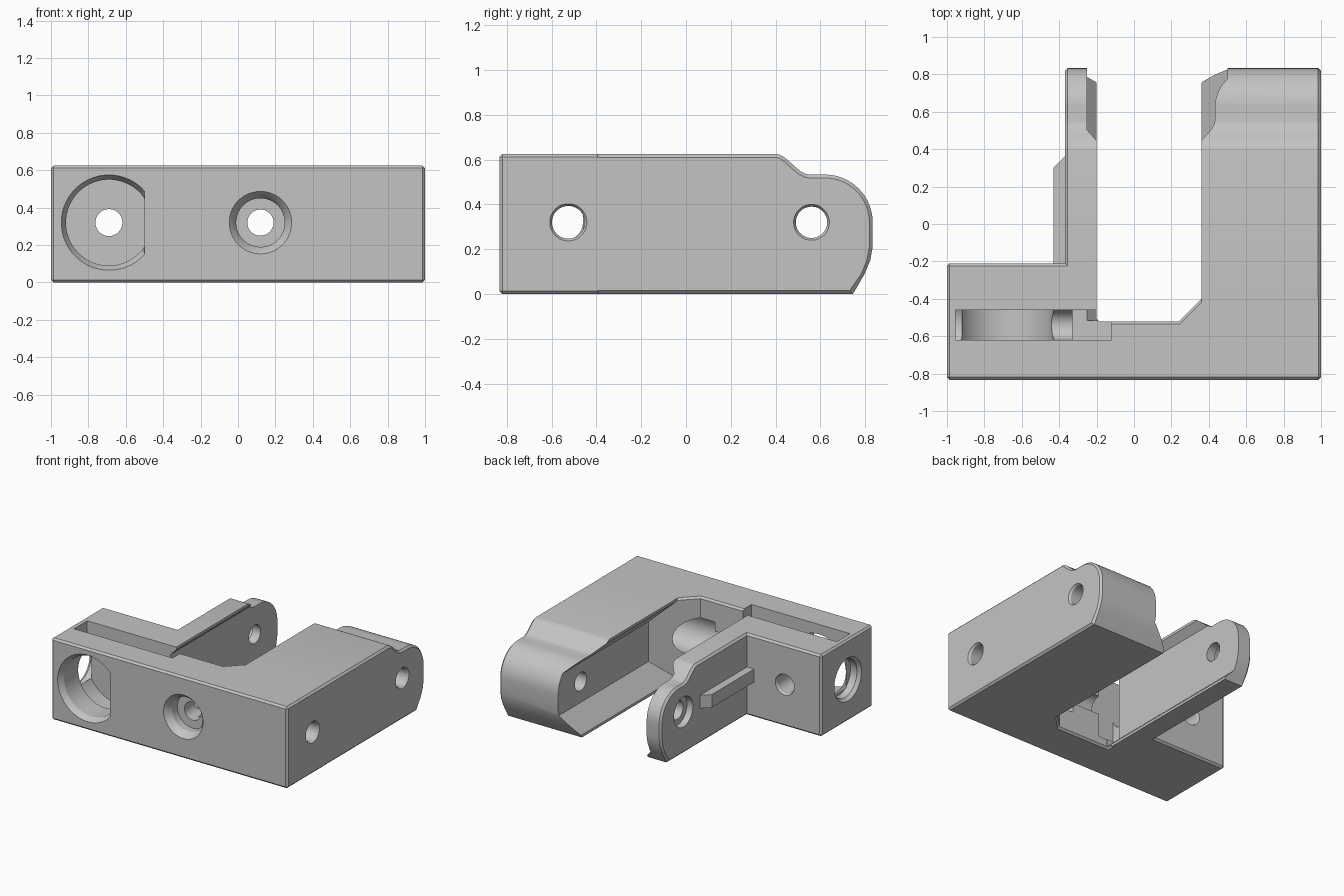
import bpy, bmesh
from math import sin, cos, pi, radians

old = bpy.data.objects.get("Cube")
if old:
    bpy.data.objects.remove(old, do_unlink=True)

grey = bpy.data.materials.new("plain grey")
grey.use_nodes = True
grey.diffuse_color = (0.55, 0.55, 0.55, 1)
grey.node_tree.nodes["Principled BSDF"].inputs["Base Color"].default_value = (0.55, 0.55, 0.55, 1)

MID = 0.32      # height of every bore
TOP = 0.625
FRONT = -0.833
EDGE = 0.015    # small outer chamfer


def loft(name, sections):
    """Closed solid through matching rings of points."""
    bm = bmesh.new()
    rings = [[bm.verts.new(p) for p in s] for s in sections]
    n = len(rings[0])
    for a, b in zip(rings, rings[1:]):
        for i in range(n):
            j = (i + 1) % n
            bm.faces.new((a[i], a[j], b[j], b[i]))
    bm.faces.new(rings[0][::-1])
    bm.faces.new(rings[-1])
    bmesh.ops.recalc_face_normals(bm, faces=bm.faces)
    mesh = bpy.data.meshes.new(name)
    bm.to_mesh(mesh)
    bm.free()
    obj = bpy.data.objects.new(name, mesh)
    bpy.context.collection.objects.link(obj)
    mesh.materials.append(grey)
    return obj


def prism(name, outline, z0, z1):
    return loft(name, [[(x, y, z) for x, y in outline] for z in (z0, z1)])


def box(name, x0, x1, y0, y1, z0, z1):
    return prism(name, [(x0, y0), (x1, y0), (x1, y1), (x0, y1)], z0, z1)


def bore(axis, centre, steps, limit=9):
    """Turned cutter along x or y; steps are (position, radius)."""
    rings = []
    for pos, r in steps:
        ring = []
        for i in range(48):
            a = 2 * pi * (i + 0.5) / 48
            side, z = min(centre + r * cos(a), limit), MID + r * sin(a)
            ring.append((pos, side, z) if axis == "x" else (side, pos, z))
        rings.append(ring)
    return loft("cutter", rings)


def channel(lip, wall, start):
    """Undercut along an inner arm face, with sloped lips above and below."""
    d = abs(wall - lip)
    ring = [(lip, 0), (wall, d), (wall, TOP - d), (lip, TOP)]
    return loft("cutter", [[(x, start(x), z) for x, z in ring],
                           [(x, 0.95, z) for x, z in ring]])


def apply(obj, mod):
    bpy.context.view_layer.objects.active = obj
    bpy.ops.object.modifier_apply(modifier=mod.name)


def combine(obj, tool, operation):
    tool.hide_render = True
    mod = obj.modifiers.new("combine", "BOOLEAN")
    mod.operation, mod.object, mod.solver = operation, tool, "EXACT"
    apply(obj, mod)
    bpy.data.objects.remove(tool, do_unlink=True)


def arm_section(x, y0, edge=0):
    """Side profile of an arm, inset all round by edge."""
    pts = [(y0, 0, 0, 1), (y0, TOP, 0, -1), (0.40, TOP, 0, -1)]
    for i in range(1, 9):       # dip behind the top face
        t = i / 8
        s = t * t * (3 - 2 * t)
        pts.append((0.40 + 0.15 * t, TOP - 0.092 * s, -0.5 * sin(pi * t), -1))
    for i in range(17):         # rounded end
        a = radians(90 - 90 * i / 16)
        pts.append((0.62 + 0.213 * cos(a), MID + 0.213 * sin(a), -cos(a), -sin(a)))
    pts += [(0.833, 0.21, -1, 0), (0.822, 0.15, -1, 0), (0.797, 0.09, -1, 0), (0.745, 0, -1, 1)]
    return [(x, y + edge * ny, z + edge * nz) for y, z, ny, nz in pts]


# Front bar with the side block
bracket = prism("corner_bracket", [
    (-1, FRONT), (1, FRONT), (1, -0.38), (0.36, -0.38), (0.36, -0.40),
    (0.24, -0.52), (-0.2, -0.52), (-0.2, -0.21), (-1, -0.21)], 0, TOP)
bev = bracket.modifiers.new("edge", "BEVEL")
bev.width, bev.segments = EDGE, 1
bev.limit_method, bev.angle_limit = "ANGLE", radians(50)
apply(bracket, bev)

# Wide arm, thin arm and the guide rib on the thin arm
wide_arm = loft("wide_arm", [
    arm_section(0.36, -0.6), arm_section(1 - EDGE, -0.6), arm_section(1, -0.6, EDGE)])
thin_arm = loft("thin_arm", [
    arm_section(-0.2, -0.48), arm_section(-0.37 + EDGE, -0.48),
    arm_section(-0.37, -0.48, EDGE)])
rib = prism("guide_rib", [(-0.43, -0.3), (-0.3, -0.3), (-0.3, 0.43), (-0.43, 0.30)], 0.27, 0.37)
for part in (wide_arm, thin_arm, rib):
    combine(bracket, part, "UNION")

cutters = [
    # Undercut channels on the facing sides of the arms
    channel(0.34, 0.5, lambda x: x - 0.76),
    channel(-0.18, -0.25, lambda x: -0.515),
    # Clipped round pocket in the front, and the wheel chamber behind it
    bore("y", -0.69, [(-0.85, 0.262), (FRONT, 0.255), (-0.79, 0.23), (-0.6, 0.23)], limit=-0.5),
    bore("y", -0.69, [(-0.62, 0.262), (-0.46, 0.262)]),
    # Slot open to the top, and its deep end beside the thin arm
    box("cutter", -0.955, -0.12, -0.62, -0.46, MID, 0.7),
    box("cutter", -0.33, -0.12, -0.62, -0.46, 0.07, 0.7),
    # Passage joining chamber and slot
    bore("x", -0.54, [(-0.5, 0.08), (-0.3, 0.08)]),
    # Axle hole behind the chamber
    bore("y", -0.69, [(-0.5, 0.072), (-0.225, 0.072), (-0.21, 0.08), (-0.2, 0.09)]),
    # Countersunk screw hole in the front bar
    bore("y", 0.12, [(-0.85, 0.185), (FRONT, 0.167), (-0.805, 0.142), (-0.78, 0.13),
                     (-0.72, 0.13), (-0.719, 0.07), (-0.4, 0.07)]),
    # Side port, corner recess and its screw hole
    bore("x", -0.53, [(-1.02, 0.18), (-1, 0.165), (-0.975, 0.145), (-0.92, 0.145)]),
    bore("x", -0.525, [(0.12, 0.145), (0.62, 0.145)]),
    bore("x", -0.525, [(-0.2, 0.073), (0.985, 0.073), (1, 0.083), (1.02, 0.1)]),
    # Pivot holes through both arms
    bore("x", 0.56, [(0.3, 0.07), (0.985, 0.07), (1, 0.08), (1.02, 0.1)]),
    bore("x", 0.56, [(-0.45, 0.115), (-0.32, 0.115), (-0.319, 0.07), (-0.1, 0.07)]),
]
for cutter in cutters:
    combine(bracket, cutter, "DIFFERENCE")

# Smooth round surfaces, crisp edges
bpy.ops.object.select_all(action="DESELECT")
bracket.select_set(True)
bpy.context.view_layer.objects.active = bracket
bpy.ops.object.shade_smooth_by_angle(angle=radians(25))
